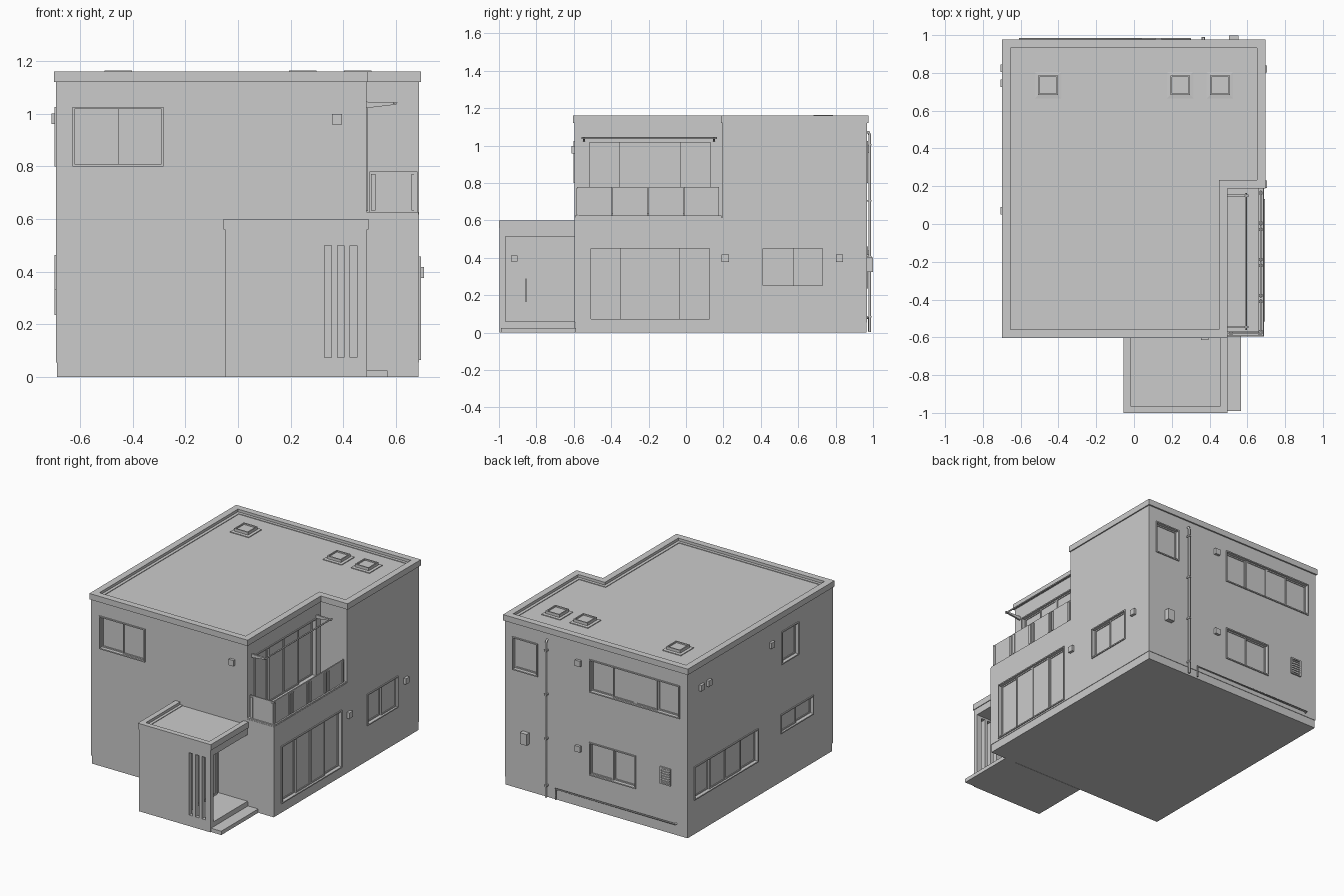
import bpy, bmesh
from math import pi
from mathutils import Vector

if "Cube" in bpy.data.objects:
    bpy.data.objects.remove(bpy.data.objects["Cube"])


def finish(name, bm):
    bmesh.ops.recalc_face_normals(bm, faces=bm.faces)
    me = bpy.data.meshes.new(name)
    bm.to_mesh(me)
    bm.free()
    ob = bpy.data.objects.new(name, me)
    bpy.context.collection.objects.link(ob)
    return ob


def boxes(name, items):
    """One object from boxes given as (x0, x1, y0, y1, z0, z1)."""
    bm = bmesh.new()
    for x0, x1, y0, y1, z0, z1 in items:
        vs = bmesh.ops.create_cube(bm, size=1)['verts']
        for v in vs:
            v.co = ((x0 + x1) / 2 + v.co.x * (x1 - x0), (y0 + y1) / 2 + v.co.y * (y1 - y0),
                    (z0 + z1) / 2 + v.co.z * (z1 - z0))
    return finish(name, bm)


def cut(ob, items):
    cutter = boxes('cutter', items)
    cutter.hide_render = True
    m = ob.modifiers.new('cut', 'BOOLEAN')
    m.operation, m.solver, m.object = 'DIFFERENCE', 'EXACT', cutter
    bpy.context.view_layer.objects.active = ob
    bpy.ops.object.modifier_apply(modifier=m.name)
    bpy.data.objects.remove(cutter)


def swept_roof(name, outline, profile):
    """Carry an (inset, z) profile round an outline, then close both ends."""
    bm = bmesh.new()
    loops = [[bm.verts.new((x, y, z)) for x, y in outline(o)] for o, z in profile]
    n = len(loops[0])
    for a, b in zip(loops, loops[1:]):
        for i in range(n):
            j = (i + 1) % n
            bm.faces.new((a[i], a[j], b[j], b[i]))
    bm.faces.new(loops[0][::-1])
    bm.faces.new(loops[-1])
    return finish(name, bm)


def pipe(name, pts, r):
    cu = bpy.data.curves.new(name, 'CURVE')
    cu.dimensions, cu.bevel_depth, cu.bevel_resolution, cu.use_fill_caps = '3D', r, 2, True
    sp = cu.splines.new('POLY')
    sp.points.add(len(pts) - 1)
    for p, c in zip(sp.points, pts):
        p.co = (*c, 1)
    ob = bpy.data.objects.new(name, cu)
    bpy.context.collection.objects.link(ob)
    return ob


# Walls: normal axis, outward sign, plane position
WALLS = {'front': ('y', -1, -.595), 'back': ('y', 1, .967), 'left': ('x', -1, -.69),
         'right': ('x', 1, .687), 'balcony': ('x', 1, .487), 'porch': ('x', 1, .27)}


def on(face, u0, u1, z0, z1, d0, d1):
    """Box on a wall: u along it, d outward from it."""
    axis, s, w = WALLS[face]
    a, b = sorted((w + s * d0, w + s * d1))
    return (u0, u1, a, b, z0, z1) if axis == 'y' else (a, b, u0, u1, z0, z1)


def frame(face, u0, u1, z0, z1, t, d0, d1):
    return [on(face, u0, u0 + t, z0, z1, d0, d1), on(face, u1 - t, u1, z0, z1, d0, d1),
            on(face, u0 + t, u1 - t, z0, z0 + t, d0, d1), on(face, u0 + t, u1 - t, z1 - t, z1, d0, d1)]


WINDOWS = [  # name, wall, span, heights, panes
    ('front_window', 'front', -.628, -.282, .80, 1.025, 2),
    ('terrace_door', 'right', -.517, .133, .065, .457, 4),
    ('side_window', 'right', .405, .737, .243, .458, 2),
    ('balcony_door', 'balcony', -.525, .14, .63, 1.025, 4),
    ('left_wide_window', 'left', .21, .90, .235, .463, 4),
    ('left_slim_window', 'left', -.385, -.03, .332, .463, 2),
    ('left_upper_window', 'left', -.225, -.04, .80, 1.025, 1),
    ('back_wide_window', 'back', -.63, .05, .80, 1.025, 4),
    ('back_lower_window', 'back', -.30, .05, .235, .46, 2),
    ('back_corner_window', 'back', .44, .63, .80, 1.025, 1)]

# Plinth and main walls with the balcony corner removed
boxes('plinth', [(-.687, .684, -.592, .964, 0, .056)])
house = boxes('house_walls', [(-.69, .687, -.595, .967, .055, 1.125)])
cut(house, [(.487, .8, -.8, .194, .617, 1.3)])
cut(house, [on(f, a, b, c, d, -.03, .05) for _, f, a, b, c, d, _ in WINDOWS])

# Windows: outer frame, then sashes on alternating tracks
for name, f, a, b, c, d, n in WINDOWS:
    parts = frame(f, a, b, c, d, .008, -.03, .007)
    a, b, c, d = a + .008, b - .008, c + .008, d - .008
    w = (b - a) / n
    for i in range(n):
        inner = i in (0, 3)
        t = -.017 if inner else -.006
        l, r = a + i * w, a + (i + 1) * w
        parts += frame(f, l, r, c, d, .008, t - .011, t)
        parts.append(on(f, l + .008, r - .008, c + .008, d - .008, t - .008, t - .005))
    boxes(name, parts)

# Main roof with parapet
swept_roof('main_roof', lambda o: [
    (-.698 + o, -.603 + o), (.494 - o, -.603 + o), (.494 - o, .187 + o),
    (.695 - o, .187 + o), (.695 - o, .977 - o), (-.698 + o, .977 - o)],
    [(.012, 1.12), (0, 1.12), (0, 1.16), (.045, 1.16), (.045, 1.142), (.065, 1.142), (.065, 1.138)])

# Roof hatches
for i, x in enumerate((-.455, .245, .455)):
    swept_roof(f'roof_hatch_{i + 1}', lambda o: [
        (x - .07 + o, .665 + o), (x + .07 - o, .665 + o), (x + .07 - o, .805 - o), (x - .07 + o, .805 - o)],
        [(0, 1.135), (0, 1.143), (.018, 1.145), (.018, 1.164), (.026, 1.164), (.026, 1.155)])

# Entrance porch: hollow block, open to the right, three slits in front
porch = boxes('porch_walls', [(-.05, .49, -.996, -.594, 0, .565)])
cut(porch, [(.27, .6, -.965, -.597, .06, .513)])
cut(porch, [(x, x + .026, -1.1, -.95, .075, .5) for x in (.329, .377, .425)])
swept_roof('porch_roof', lambda o: [
    (-.055 + o, -1 + o), (.495 - o, -1 + o), (.495 - o, -.54 - o), (-.055 + o, -.54 - o)],
    [(.01, .56), (0, .56), (0, .6), (.036, .6), (.036, .582), (.055, .582), (.055, .578)])
boxes('porch_step', [(.485, .567, -.99, -.59, 0, .026)])
boxes('entry_door', frame('porch', -.89, -.62, .06, .5, .012, -.005, .008)
      + [on('porch', -.878, -.632, .06, .488, -.005, .004)])
boxes('door_handle', [on('porch', -.859, -.852, .165, .29, .014, .022)]
      + [on('porch', -.859, -.852, z, z + .008, 0, .018) for z in (.18, .267)])

# Balcony railing: five panels, each with a pair of posts
bays = [('y', -.585 + i * .191, -.585 + (i + 1) * .191) for i in range(4)] + [('x', .497, .682)]
rail = []
for axis, a, b in bays:
    def bar(u0, u1, z0, z1, h):
        return (.671 - h, .671 + h, u0, u1, z0, z1) if axis == 'y' else (u0, u1, -.578 - h, -.578 + h, z0, z1)
    rail.append(bar(a + .002, b - .002, .626, .78, .004))
    rail += [bar(u, u + .016, .632, .77, .010) for u in (a + .008, b - .024)]
boxes('balcony_railing', rail)
boxes('balcony_kerb', [(.66, .685, -.593, .19, .61, .626), (.487, .66, -.593, -.568, .61, .626)])

# Laundry pole on tapered brackets above the balcony
pipe('laundry_pole', [(.592, -.56, 1.04), (.592, .165, 1.04)], .005)
for i, y in enumerate((-.545, .15)):
    bm = bmesh.new()
    pts = [(.48, 1.02), (.6, 1.034), (.606, 1.042), (.48, 1.045)]
    fc = bm.faces.new([bm.verts.new((px, y - .006, pz)) for px, pz in pts])
    ex = bmesh.ops.extrude_face_region(bm, geom=[fc])
    bmesh.ops.translate(bm, vec=Vector((0, .012, 0)),
                        verts=[g for g in ex['geom'] if isinstance(g, bmesh.types.BMVert)])
    finish(f'pole_bracket_{i + 1}', bm)

# Vent hoods, and the doorbell box inside the porch
for i, (f, u, z) in enumerate([('front', .375, .978), ('right', .21, .397), ('right', .82, .397),
                               ('left', .825, .98), ('left', .745, .98), ('left', .07, .98),
                               ('back', .13, .98), ('back', .13, .397)]):
    boxes(f'vent_hood_{i + 1}', [on(f, u - .019, u + .019, z - .02, z + .02, -.005, .018)])
boxes('doorbell_box', [on('porch', -.935, -.9, .38, .413, -.005, .012)])

# Back wall services: meter, grille and pipes
boxes('meter_box', [on('back', .503, .553, .325, .402, -.005, .032)])
grille = frame('back', -.565, -.485, .325, .44, .009, -.005, .01)
grille += [on('back', -.556, -.494, .34 + k * .016, .347 + k * .016, -.005, .006) for k in range(6)]
boxes('wall_grille', grille)
pipe('drain_pipe', [(.367, .96, 1.075), (.367, .978, 1.07), (.367, .982, 1.055), (.367, .982, .004)], .007)
boxes('pipe_clips', [on('back', .358, .376, z, z + .01, -.005, .024) for z in (.08, .4, .7, 1.0)])
pipe('supply_pipe', [(-.605, .96, .08), (-.605, .98, .08), (.295, .98, .08), (.295, .98, .006)], .006)
